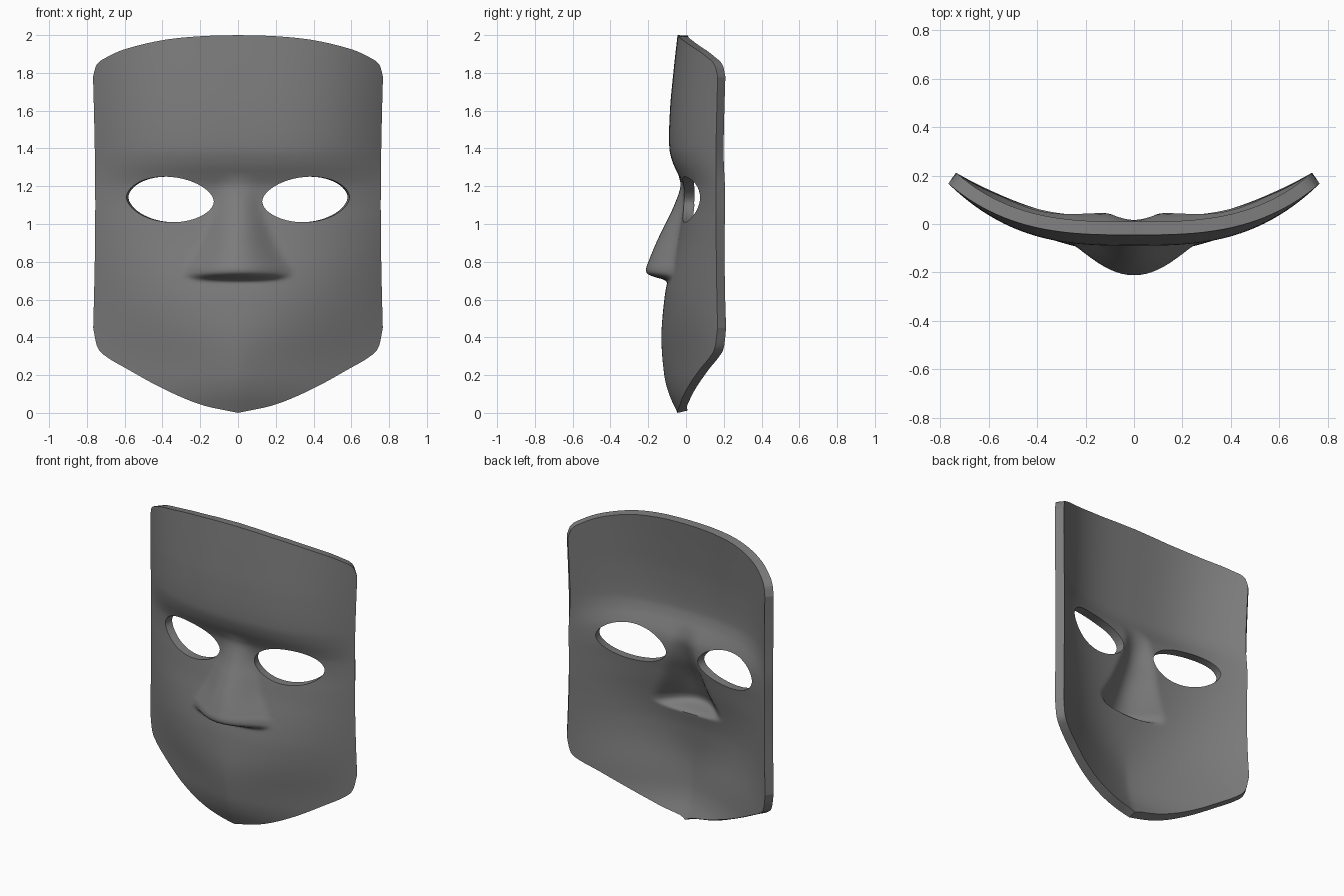
import bpy, bmesh, math
from mathutils import Vector

cube = bpy.data.objects.get("Cube")
if cube:
    bpy.data.objects.remove(cube, do_unlink=True)

HALF, THICK, SIDE_Y = 0.768, 0.055, 0.168


def curve(points):
    """Smooth function through a few (input, output) points."""
    n = len(points)

    def slope(i):
        a, b = points[max(i - 1, 0)], points[min(i + 1, n - 1)]
        return (b[1] - a[1]) / (b[0] - a[0])

    def f(t):
        t = min(max(t, points[0][0]), points[-1][0])
        i = 0
        while i < n - 2 and t > points[i + 1][0]:
            i += 1
        (a, p), (b, q) = points[i], points[i + 1]
        h = b - a
        s = (t - a) / h
        k = s * s * (3 - 2 * s)
        return (p * (1 - k) + q * k + h * s * (1 - s) ** 2 * slope(i)
                - h * s * s * (1 - s) * slope(i + 1))
    return f


# Outline, centre profile, sideways bend and nose
top_edge = curve([(0, 2), (.2, 1.994), (.4, 1.973), (.6, 1.925), (.7, 1.88), (.75, 1.84), (HALF, 1.78)])
low_edge = curve([(0, 0), (.2, .045), (.4, .13), (.6, .24), (.7, .3), (.745, .35), (HALF, .45)])
face = curve([(0, -.045), (.1, -.09), (.2, -.115), (.4, -.13), (.6, -.115), (.7, -.098), (.8, -.075),
              (.9, -.05), (1, -.03), (1.1, -.012), (1.2, -.015), (1.25, -.035), (1.32, -.068),
              (1.4, -.088), (1.6, -.085), (1.8, -.067), (2, -.045)])
bend = curve([(0, 1.4), (.3, 1.5), (.6, 2.1), (1.1, 2.8), (2, 2.9)])
nose_height = curve([(.69, 0), (.705, .02), (.72, .075), (.735, .112), (.76, .127), (.8, .124), (.9, .108),
                     (1, .08), (1.1, .05), (1.2, .014), (1.26, 0)])
nose_width = curve([(.69, .25), (.73, .288), (.77, .285), (.8, .265), (.9, .205), (1, .165), (1.1, .13), (1.26, .1)])


def base(x, z):
    c = face(z)
    return c + (SIDE_Y - c) * (abs(x) / HALF) ** bend(z)


def nose(x, z):
    s = min(abs(x) / nose_width(z), 1)
    return nose_height(z) * (1 - s * s) ** 1.5


def front_point(x, z):
    return Vector((x, base(x, z) - nose(x, z), z))


def back_point(x, z):
    e = .01
    dx = (base(x + e, z) - base(x - e, z)) / (2 * e)
    dz = (base(x, z + e) - base(x, z - e)) / (2 * e)
    n = Vector((-dx, 1, -dz)).normalized()
    hollow = nose(x * 1.12, z - .025)
    return Vector((x, base(x, z) - hollow, z)) + n * THICK


# Grid of rows and columns, level across the features and bent to the outline
COLS = 96
rows = [i * .02 for i in range(33)]
rows += [.66 + i * .008 for i in range(20)]
rows += [.82 + i * .02 for i in range(60)]
LOW, HIGH = .55, 1.6


def grid_place(j, r):
    x = HALF * math.sin((2 * j / COLS - 1) * math.pi / 2)
    z = rows[r]
    if z < LOW:
        lo = low_edge(abs(x))
        z = lo + (LOW - lo) * z / LOW
    elif z > HIGH:
        z = HIGH + (top_edge(abs(x)) - HIGH) * (z - HIGH) / (2 - HIGH)
    k = min(max((z - .4) / 1.4, 0), 1)
    return x * (1 - .016 * math.sin(math.pi * k)), z


def make_object(name, bm):
    bmesh.ops.recalc_face_normals(bm, faces=bm.faces)
    mesh = bpy.data.meshes.new(name)
    bm.to_mesh(mesh)
    bm.free()
    obj = bpy.data.objects.new(name, mesh)
    bpy.context.collection.objects.link(obj)
    return obj


# Mask shell: front sheet, back sheet and rim
bm = bmesh.new()
sheets = []
for place in (front_point, back_point):
    g = [[bm.verts.new(place(*grid_place(j, r))) for j in range(COLS + 1)] for r in range(len(rows))]
    for a, b in zip(g, g[1:]):
        for j in range(COLS):
            bm.faces.new((a[j], a[j + 1], b[j + 1], b[j]))
    sheets.append(g)


def border(g):
    return (g[0] + [row[-1] for row in g[1:]] + g[-1][-2::-1]
            + [row[0] for row in g[-2:0:-1]])


outer, inner = border(sheets[0]), border(sheets[1])
for i in range(len(outer)):
    k = (i + 1) % len(outer)
    bm.faces.new((outer[i], outer[k], inner[k], inner[i]))
mask = make_object("mask", bm)


# Eye openings: slanted almond prisms
def eye_cutter(side):
    bm = bmesh.new()
    rings = []
    for y in (-.3, .4):
        ring = []
        for i in range(64):
            a = 2 * math.pi * i / 64
            x = .36 + .24 * math.cos(a) - (y - .03) * .2
            lift = math.copysign(abs(math.sin(a)) ** 1.12, math.sin(a))
            z = 1.13 + .12 * lift + .012 * math.cos(a)
            ring.append(bm.verts.new((side * x, y, z)))
        rings.append(ring)
        bm.faces.new(ring)
    for i in range(64):
        k = (i + 1) % 64
        bm.faces.new((rings[0][i], rings[0][k], rings[1][k], rings[1][i]))
    obj = make_object("eye_cutter", bm)
    obj.hide_render = True
    return obj


cutters = [eye_cutter(s) for s in (-1, 1)]
for cutter in cutters:
    mod = mask.modifiers.new("eye_opening", 'BOOLEAN')
    mod.operation = 'DIFFERENCE'
    mod.solver = 'EXACT'
    mod.object = cutter
bpy.context.view_layer.update()
cut = bpy.data.meshes.new_from_object(mask.evaluated_get(bpy.context.evaluated_depsgraph_get()))
mask.modifiers.clear()
mask.data = cut
for cutter in cutters:
    bpy.data.objects.remove(cutter, do_unlink=True)

# Plain grey material
grey = bpy.data.materials.new("plain_grey")
grey.use_nodes = True
colour = (.2, .2, .2, 1)
grey.diffuse_color = colour
grey.node_tree.nodes["Principled BSDF"].inputs["Base Color"].default_value = colour
mask.data.materials.clear()
mask.data.materials.append(grey)

bpy.ops.object.select_all(action='DESELECT')
mask.select_set(True)
bpy.context.view_layer.objects.active = mask
bpy.ops.object.shade_smooth_by_angle(angle=math.radians(40))
